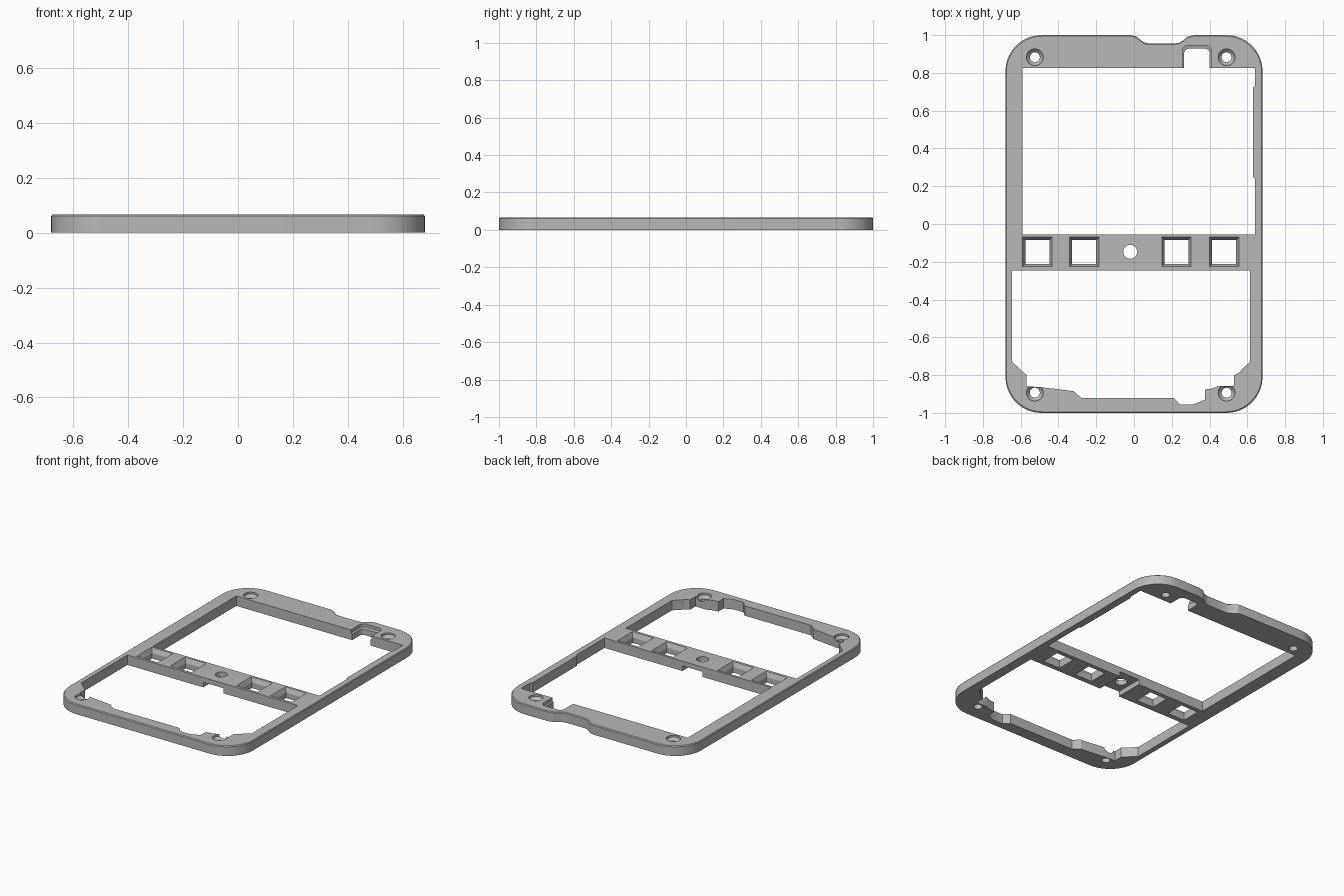
import bpy
import bmesh
from math import cos, sin, pi, radians

cube = bpy.data.objects.get("Cube")
if cube:
    bpy.data.objects.remove(cube, do_unlink=True)

W, L, H = 0.68, 1.0, 0.066      # half width, half length, thickness
LOW, HIGH = -0.03, H + 0.03     # cutter overshoot

grey = bpy.data.materials.new("plain grey")
grey.use_nodes = True
colour = (0.48, 0.48, 0.48, 1)
grey.diffuse_color = colour
grey.node_tree.nodes["Principled BSDF"].inputs["Base Color"].default_value = colour


def arc(cx, cy, r, start, end, steps):
    """Points along a circular arc, angles in degrees."""
    angles = [radians(start + (end - start) * i / steps) for i in range(steps + 1)]
    return [(cx + r * cos(a), cy + r * sin(a)) for a in angles]


def loft(name, outline, levels, centre=(0, 0)):
    """Solid through copies of an outline; levels are (height, scale)."""
    bm = bmesh.new()
    cx, cy = centre
    rings = [[bm.verts.new((cx + x * s, cy + y * s, z)) for x, y in outline]
             for z, s in levels]
    n = len(outline)
    for a, b in zip(rings, rings[1:]):
        for i in range(n):
            j = (i + 1) % n
            bm.faces.new((a[i], a[j], b[j], b[i]))
    bm.faces.new(rings[0][::-1])
    bm.faces.new(rings[-1])
    bmesh.ops.recalc_face_normals(bm, faces=bm.faces)
    mesh = bpy.data.meshes.new(name)
    bm.to_mesh(mesh)
    bm.free()
    mesh.materials.append(grey)
    obj = bpy.data.objects.new(name, mesh)
    bpy.context.collection.objects.link(obj)
    return obj


def cut(outline, levels=((LOW, 1), (HIGH, 1)), centre=(0, 0)):
    """Subtract a lofted solid from the frame."""
    cutter = loft("cutter", outline, levels, centre)
    cutter.hide_render = True
    mod = frame.modifiers.new("cut", "BOOLEAN")
    mod.operation = "DIFFERENCE"
    mod.solver = "EXACT"
    mod.object = cutter
    bpy.context.view_layer.objects.active = frame
    bpy.ops.object.modifier_apply(modifier=mod.name)
    bpy.data.objects.remove(cutter, do_unlink=True)


def box(x0, x1, y0, y1):
    return [(x0, y0), (x1, y0), (x1, y1), (x0, y1)]


# Rounded outer body with a shallow dip in the back edge
R = 0.19
dip = [(0.32, 1), (0.285, 0.992), (0.26, 0.972), (0.24, 0.96), (0.21, 0.955),
       (0.08, 0.955), (0.055, 0.96), (0.03, 0.978), (0.01, 0.994), (-0.02, 1)]
outer = (arc(W - R, L - R, R, 0, 90, 14) + dip
         + arc(R - W, L - R, R, 90, 180, 14)
         + arc(R - W, R - L, R, 180, 270, 14)
         + arc(W - R, R - L, R, 270, 360, 14))
frame = loft("frame", outer, [(0, 1), (H - 0.005, 1), (H, 0.994)])

# Large upper opening with a slim rib on one side
cut([(-0.59, -0.055), (0.64, -0.055), (0.64, 0.24), (0.63, 0.25),
     (0.63, 0.72), (0.64, 0.73), (0.64, 0.825), (-0.59, 0.825)])

# Lower opening, stepped around the front screw bosses
cut([(-0.645, -0.245), (-0.645, -0.73), (-0.57, -0.8), (-0.57, -0.86),
     (-0.5, -0.863), (-0.32, -0.885), (-0.28, -0.92), (0.21, -0.92),
     (0.245, -0.955), (0.315, -0.955), (0.375, -0.93), (0.375, -0.876),
     (0.41, -0.872), (0.45, -0.857), (0.53, -0.857), (0.53, -0.8),
     (0.56, -0.785), (0.575, -0.765), (0.615, -0.73), (0.615, -0.245)])

# Slot with rounded corners in the back rail
slot = ([(-0.077, -0.05), (0.077, -0.05)]
        + arc(0.047, 0.116, 0.03, 0, 90, 5) + arc(-0.047, 0.116, 0.03, 90, 180, 5))
cut(slot, [(LOW, 0.88), (0.04, 0.88), (0.045, 1), (HIGH, 1)], (0.333, 0.80))

# Recess under the middle of the crossbar
cut(box(-0.085, 0.065, -0.3, 0), [(LOW, 1), (0.034, 1)])

# Chamfered square windows in the crossbar
for x in (-0.511, -0.264, 0.225, 0.477):
    cut(box(-0.078, 0.078, -0.078, 0.078),
        [(LOW, 0.82), (0.036, 0.82), (H, 1), (HIGH, 1)], (x, -0.148))

# Round hole in the middle of the crossbar
cut(arc(0, 0, 0.037, 0, 348.75, 31), centre=(-0.02, -0.147))

# Countersunk screw holes at the corners
for x in (-0.525, 0.49):
    for y in (-0.893, 0.883):
        cut(arc(0, 0, 0.044, 0, 348.75, 31),
            [(LOW, 0.6), (0.036, 0.6), (H - 0.012, 1), (HIGH, 1)], (x, y))

# Smooth the curved walls and keep the edges crisp
bpy.ops.object.select_all(action="DESELECT")
frame.select_set(True)
bpy.context.view_layer.objects.active = frame
bpy.ops.object.shade_smooth_by_angle(angle=radians(25))
